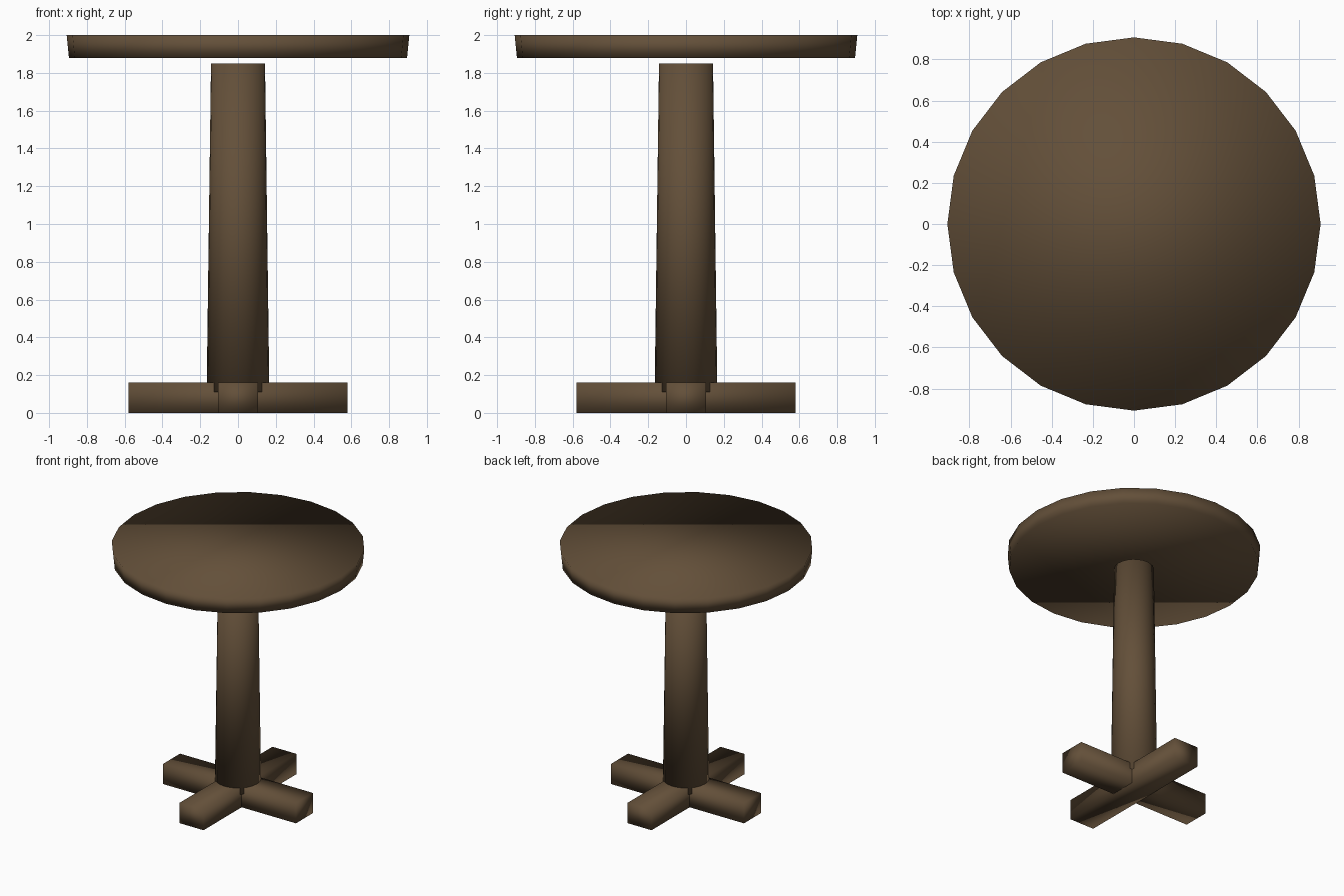
import bpy
from math import radians

default = bpy.data.objects.get("Cube")
if default:
    bpy.data.objects.remove(default, do_unlink=True)

# One dark wood colour for everything
wood = bpy.data.materials.new("dark_wood")
wood.use_nodes = True
colour = (0.125, 0.079, 0.041, 1)
wood.diffuse_color = colour
wood.node_tree.nodes["Principled BSDF"].inputs["Base Color"].default_value = colour


def finish(name):
    """Name the active object, apply its scale, smooth it and give it the wood."""
    obj = bpy.context.object
    obj.name = name
    bpy.ops.object.transform_apply(location=False, rotation=True, scale=True)
    bpy.ops.object.shade_smooth()
    obj.data.materials.append(wood)
    return obj


def round_part(name, r_low, r_high, z_low, z_high, sides=24):
    bpy.ops.mesh.primitive_cone_add(
        vertices=sides, radius1=r_low, radius2=r_high, depth=z_high - z_low,
        location=(0, 0, (z_low + z_high) / 2))
    return finish(name)


# Round top, floating just above the tapered column
round_part("table_top", 0.895, 0.907, 1.88, 2.0)
round_part("column", 0.166, 0.143, 0.11, 1.85)

# Two crossed bars make the four feet
for name, angle in (("foot_bar_across", 0), ("foot_bar_along", 90)):
    bpy.ops.mesh.primitive_cube_add(size=1, location=(0, 0, 0.08),
                                    rotation=(0, 0, radians(angle)))
    bpy.context.object.scale = (1.16, 0.21, 0.16)
    finish(name)
